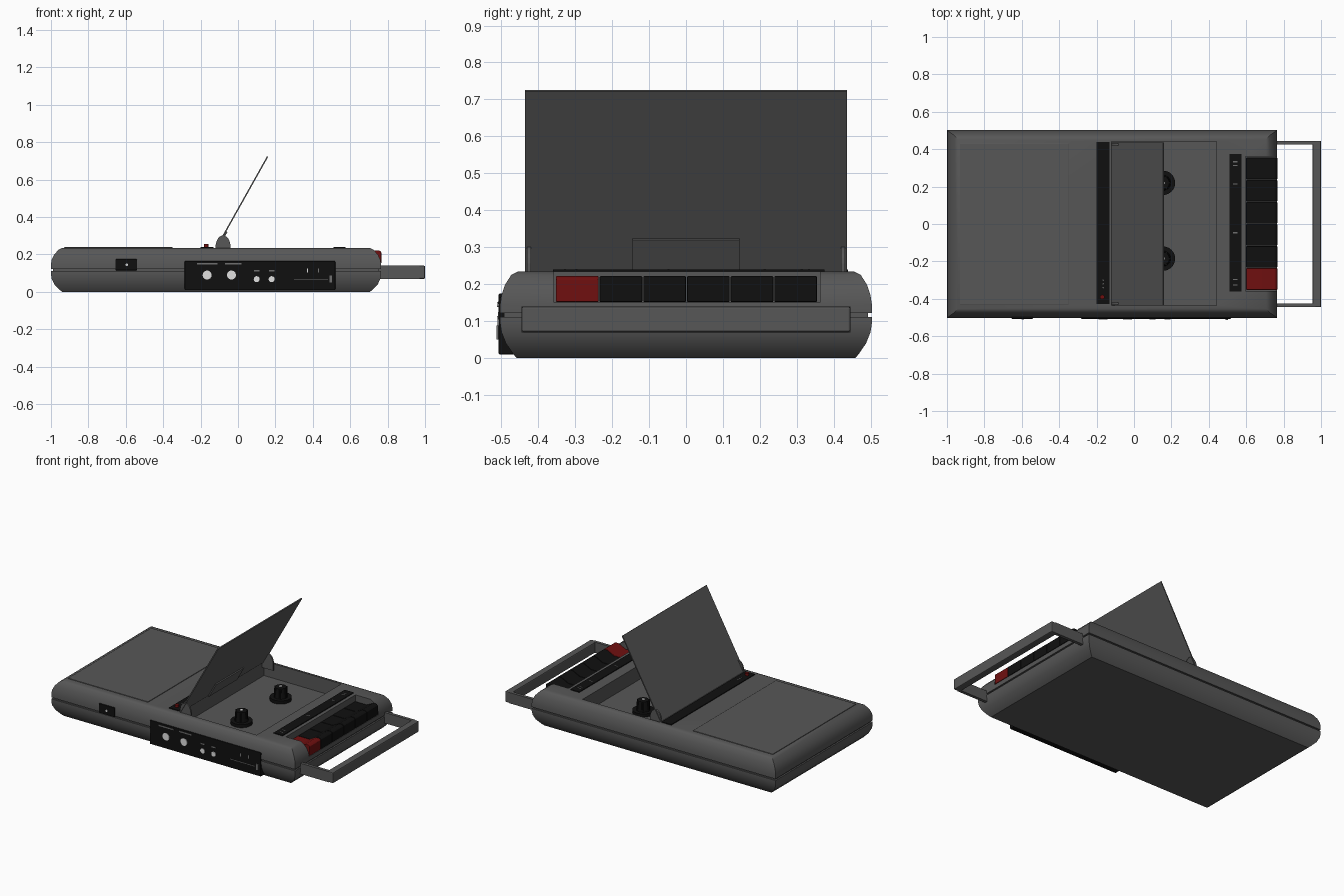
import bpy, bmesh, math
from mathutils import Matrix, Vector

if "Cube" in bpy.data.objects:
    bpy.data.objects.remove(bpy.data.objects["Cube"], do_unlink=True)


def material(name, rgb):
    m = bpy.data.materials.new(name)
    m.use_nodes = True
    col = (*rgb, 1)
    m.diffuse_color = col
    m.node_tree.nodes["Principled BSDF"].inputs["Base Color"].default_value = col
    return m


GRAY = material("charcoal plastic", (0.095, 0.095, 0.095))
BLACK = material("black plastic", (0.005, 0.005, 0.005))
RED = material("dark red", (0.16, 0.005, 0.005))
WHITE = material("socket white", (0.75, 0.75, 0.75))
MARK = material("marking gray", (0.16, 0.16, 0.16))


def finish(name, bm, mat, smooth=False, bevel=0):
    bmesh.ops.recalc_face_normals(bm, faces=bm.faces)
    me = bpy.data.meshes.new(name)
    bm.to_mesh(me)
    bm.free()
    ob = bpy.data.objects.new(name, me)
    bpy.context.collection.objects.link(ob)
    me.materials.append(mat)
    if bevel:
        b = ob.modifiers.new("soft edge", 'BEVEL')
        b.width, b.segments = bevel, 2
    if smooth:
        smooth_object(ob)
    return ob


def smooth_object(ob):
    bpy.ops.object.select_all(action='DESELECT')
    ob.select_set(True)
    bpy.context.view_layer.objects.active = ob
    bpy.ops.object.shade_smooth_by_angle(angle=math.radians(35))


def box(name, x, y, z, mat, bevel=0):
    """Box from (low, high) ranges on each axis."""
    bm = bmesh.new()
    bmesh.ops.create_cube(bm, size=1)
    for v in bm.verts:
        v.co = Vector([r[0] if c < 0 else r[1] for c, r in zip(v.co, (x, y, z))])
    return finish(name, bm, mat, bevel=bevel)


def cylinder(name, centre, r, depth, mat, axis='Z', sides=24, top=None):
    bm = bmesh.new()
    turn = Matrix.Rotation(math.pi / 2, 4, 'X') if axis == 'Y' else Matrix()
    bmesh.ops.create_cone(bm, cap_ends=True, segments=sides, radius1=r,
                          radius2=r if top is None else top, depth=depth,
                          matrix=Matrix.Translation(centre) @ turn)
    return finish(name, bm, mat, smooth=True)


def prism(name, pts, y0, y1, mat, bevel=0):
    """Side profile in x and z, pulled from y0 to y1."""
    bm = bmesh.new()
    face = bm.faces.new([bm.verts.new((x, y0, z)) for x, z in pts])
    ext = bmesh.ops.extrude_face_region(bm, geom=[face])["geom"]
    bmesh.ops.translate(bm, vec=(0, y1 - y0, 0),
                        verts=[g for g in ext if isinstance(g, bmesh.types.BMVert)])
    return finish(name, bm, mat, bevel=bevel)


def cut(ob, cutter):
    mod = ob.modifiers.new("cut", 'BOOLEAN')
    mod.operation, mod.solver, mod.object = 'DIFFERENCE', 'EXACT', cutter
    bpy.context.view_layer.objects.active = ob
    bpy.ops.object.modifier_apply(modifier=mod.name)
    bpy.data.objects.remove(cutter, do_unlink=True)


# Case: stacked rectangular rings (x inset, y inset, height) with a seam groove
rings = [(.06, .045, 0), (.045, .035, .012), (.018, .016, .04), (.004, .004, .07),
         (0, 0, .095), (0, 0, .112), (.01, .01, .112), (.01, .01, .122),
         (0, 0, .122), (0, 0, .145), (.003, .004, .17), (.016, .013, .198),
         (.04, .03, .225), (.06, .05, .235)]
bm = bmesh.new()
loops = []
for ix, iy, z in rings:
    xa, xb, ya, yb = -1 + ix, .765 - ix, -.503 + iy, .503 - iy
    loops.append([bm.verts.new((x, y, z)) for x, y in ((xa, ya), (xb, ya), (xb, yb), (xa, yb))])
for a, b in zip(loops, loops[1:]):
    for i in range(4):
        j = (i + 1) % 4
        bm.faces.new((a[i], a[j], b[j], b[i]))
bm.faces.new(loops[0])
bm.faces.new(loops[-1])
case = finish("case", bm, GRAY)
cut(case, box("well_cutter", (-.12, .44), (-.435, .44), (.14, .4), GRAY))
cut(case, box("key_cutter", (.597, .9), (-.357, .362), (.15, .4), GRAY))
smooth_object(case)

# Top panels
box("battery_cover", (-.93, -.35), (-.43, .43), (.23, .239), GRAY, .002)
box("hinge_strip", (-.2, -.13), (-.428, .438), (.232, .24), BLACK)
box("control_strip", (.51, .575), (-.36, .375), (.232, .24), BLACK)
for y in (.33, .31, .21, -.05, -.3, -.33):
    box("control_mark", (.53, .553), (y, y + .006), (.239, .241), MARK)
cylinder("record_lamp", (-.17, -.39, .244), .012, .022, RED)
for y in (-.34, -.32, -.3):
    cylinder("microphone_hole", (-.165, y, .24), .004, .003, MARK, sides=8)

# Cassette drive hubs
for y in (.22, -.185):
    cylinder("hub_disc", (.155, y, .15), .065, .022, BLACK, sides=32)
    cylinder("hub_post", (.155, y, .19), .042, .07, BLACK, top=.034)
    for i in range(6):
        a = i * math.pi / 3
        cylinder("hub_tooth", (.155 + .036 * math.cos(a), y + .036 * math.sin(a), .19),
                 .007, .06, BLACK, sides=8)
    cylinder("hub_pin", (.155, y, .224), .009, .008, WHITE, sides=12)

# Open lid, its inner clip plate and hinge cheeks
foot, tip = Vector((-.12, .235)), Vector((.155, .725))
along = (tip - foot).normalized()
inner = Vector((along.y, -along.x)) * .007
prism("lid", [foot, tip, tip + inner, foot + inner], -.435, .435, GRAY)
a, b = foot + inner, foot + inner + along * .105
prism("lid_clip", [a, b, b + inner, a + inner], -.145, .145, GRAY)
arc = [(-.08 + .04 * math.cos(t * math.pi / 12), .24 + .062 * math.sin(t * math.pi / 12))
       for t in range(13)]
for y in (-.43, .42):
    prism("lid_cheek", [(-.04, .2)] + arc + [(-.12, .2)], y, y + .01, GRAY)

# Piano keys, the first one red
key = [(.6, .152), (.766, .152), (.766, .214), (.755, .222), (.735, .222),
       (.685, .197), (.6, .197)]
for i in range(6):
    y = -.352 + i * .1182
    prism("record_key" if i == 0 else "piano_key", key, y, y + .1155,
          RED if i == 0 else BLACK, .003)

# Carrying handle
for s in (-1, 1):
    box("handle_arm", (.74, .97), sorted((s * .425, s * .445)), (.07, .14), GRAY)
box("handle_grip", (.955, 1), (-.445, .445), (.07, .14), GRAY, .006)

# Front socket panel
box("socket_panel", (-.285, .52), (-.507, -.44), (.01, .165), BLACK, .004)
for x, z, r in ((-.165, .09, .024), (-.035, .09, .024), (.1, .068, .016), (.18, .068, .016)):
    cylinder("socket", (x, -.507, z), r, .008, WHITE, 'Y')
for x0, x1, z in ((-.22, -.11, .15), (-.07, .02, .15), (.085, .115, .113), (.165, .195, .113)):
    box("socket_mark", (x0, x1), (-.509, -.506), (z - .004, z + .004), MARK)
box("slider_slot", (.3, .48), (-.509, -.506), (.066, .07), MARK)
box("slider_knob", (.488, .503), (-.512, -.5), (.05, .088), MARK)
for x in (.37, .43):
    box("slider_tick", (x, x + .004), (-.509, -.506), (.105, .125), WHITE)

# Power socket
box("power_socket", (-.655, -.54), (-.507, -.46), (.115, .175), BLACK, .004)
cylinder("power_pin", (-.595, -.507, .145), .007, .008, WHITE, 'Y', 12)
